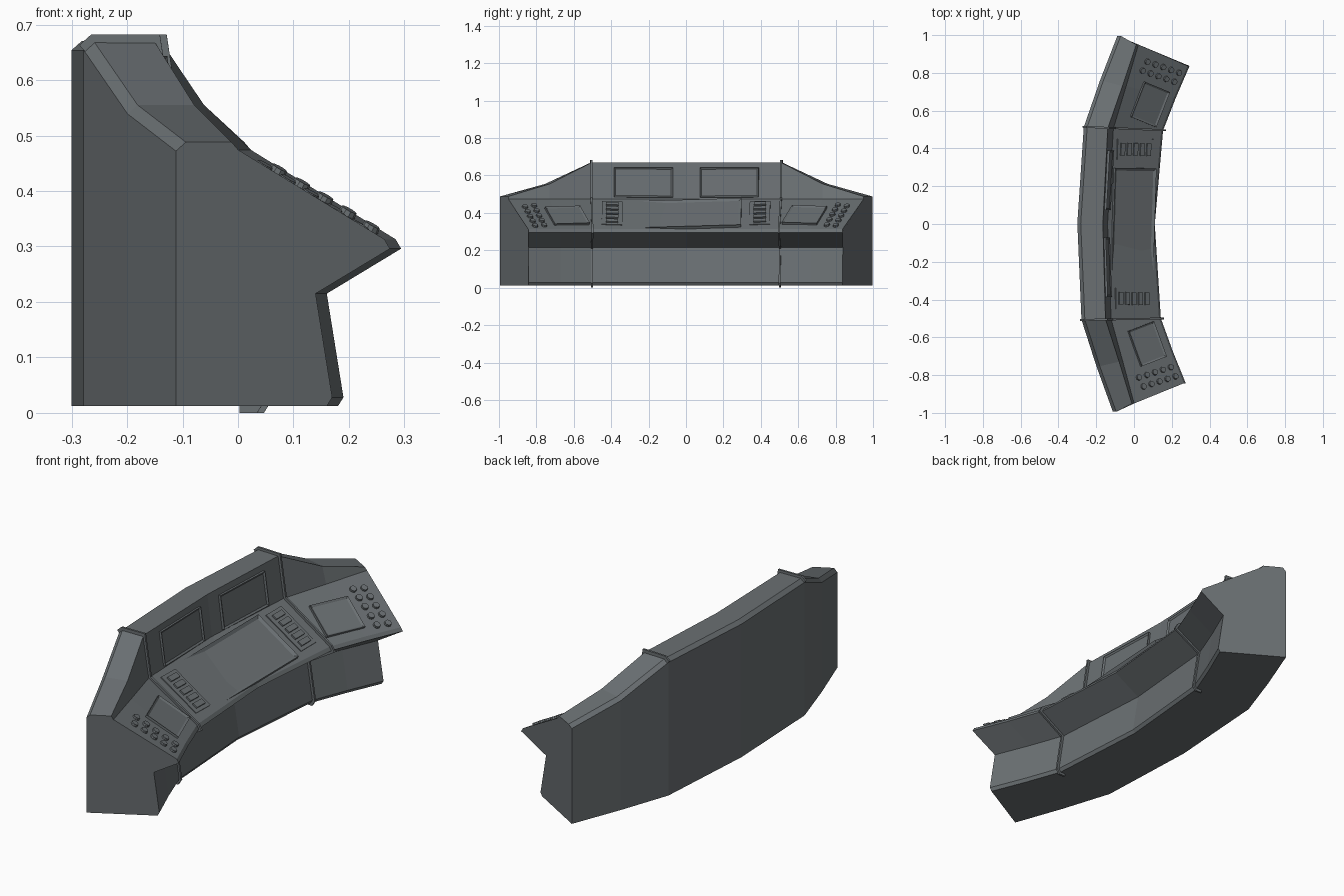
import bpy, bmesh, math
from mathutils import Vector, Matrix
from mathutils.bvhtree import BVHTree

old = bpy.data.objects.get("Cube")
if old:
    bpy.data.objects.remove(old)

# One painted metal colour for everything
metal = bpy.data.materials.new("slate_grey_metal")
metal.use_nodes = True
colour = (0.145, 0.162, 0.171, 1)
metal.diffuse_color = colour
metal.node_tree.nodes["Principled BSDF"].inputs["Base Color"].default_value = colour

# The whole desk sits turned very slightly about its centre
TURN = Matrix.Rotation(-0.012, 4, "Z")


def make_object(name, bm, matrix=Matrix()):
    bmesh.ops.recalc_face_normals(bm, faces=bm.faces)
    mesh = bpy.data.meshes.new(name)
    bm.to_mesh(mesh)
    bm.free()
    mesh.materials.append(metal)
    obj = bpy.data.objects.new(name, mesh)
    obj.matrix_world = TURN @ matrix
    bpy.context.collection.objects.link(obj)
    return obj


def section(back, top, desk, tip, height, y_back, y_mid, y_front):
    """Closed side profile of the console at one station."""
    rear = [(back, 0.012), (back, height - 0.016), (back + 0.018, height)]
    middle = [(top, height), (desk, 0.474)]
    front = [(tip - 0.01, 0.313), (tip, 0.296), (tip - 0.134, 0.215),
             (tip - 0.104, 0.028), (tip - 0.114, 0.012)]
    groups = ((rear, y_back), (middle, y_mid), (front, y_front))
    return [Vector((x, y, z)) for pts, y in groups for x, z in pts]


def flipped(points):
    return [Vector((p.x, -p.y, p.z)) for p in points]


# Stations from the centre out to the wing end
centre = section(-0.30, -0.165, -0.14, 0.11, 0.67, 0, 0, 0)
joint = section(-0.272, -0.145, -0.115, 0.148, 0.67, 0.51, 0.505, 0.497)
wing = section(-0.19, -0.07, -0.05, 0.213, 0.555, 0.755, 0.73, 0.67)
end = section(-0.10, 0.0, 0.012, 0.284, 0.488, 0.995, 0.95, 0.84)
half = [joint, wing, end]
stations = [flipped(s) for s in reversed(half)] + [centre] + half

# Console body: skin the stations and cap the ends
bm = bmesh.new()
rings = [[bm.verts.new(p) for p in s] for s in stations]
for a, b in zip(rings, rings[1:]):
    for i in range(len(a)):
        j = (i + 1) % len(a)
        bm.faces.new((a[i], a[j], b[j], b[i]))
bm.faces.new(rings[0])
bm.faces.new(rings[-1])
bmesh.ops.recalc_face_normals(bm, faces=bm.faces)
surface = BVHTree.FromBMesh(bm)
make_object("console_body", bm)


def on_surface(start, direction, along):
    """Frame on the body: local x runs along, local z points outward."""
    spot, normal, _, _ = surface.ray_cast(Vector(start), Vector(direction))
    if normal.dot(Vector(direction)) > 0:
        normal = -normal
    x = Vector(along)
    x = (x - normal * x.dot(normal)).normalized()
    y = normal.cross(x)
    frame = Matrix((x, y, normal)).transposed().to_4x4()
    return Matrix.Translation(spot) @ frame


def plate(name, frame, length, width, height, rim=0, depth=0.006):
    """Raised box, with an optional rim around a sunken screen."""
    bm = bmesh.new()
    bmesh.ops.create_cube(bm, size=1)
    sink = 0.02
    bmesh.ops.scale(bm, vec=(length, width, height + sink), verts=bm.verts)
    bmesh.ops.translate(bm, vec=(0, 0, (height - sink) / 2), verts=bm.verts)
    if rim:
        top = max(bm.faces, key=lambda f: f.calc_center_median().z)
        bmesh.ops.inset_region(bm, faces=[top], thickness=rim)
        bmesh.ops.translate(bm, vec=(0, 0, -depth), verts=top.verts)
    return make_object(name, bm, frame)


def button(name, frame):
    bm = bmesh.new()
    bmesh.ops.create_cone(bm, cap_ends=True, segments=10, radius1=0.018,
                          radius2=0.015, depth=0.02)
    return make_object(name, bm, frame)


def rib(name, side):
    """Thin band wrapping the joint over the top, front and underside."""
    path = [Vector((p.x, p.z)) for p in joint[1:]]
    path.append(path[-1] - Vector((0.025, 0)))
    outer = []
    for i, p in enumerate(path):
        before, after = path[max(i - 1, 0)], path[min(i + 1, len(path) - 1)]
        d1 = (p - before).normalized() if i else (after - p).normalized()
        d2 = (after - p).normalized() if after != p else d1
        n1, n2 = Vector((-d1.y, d1.x)), Vector((-d2.y, d2.x))
        outer.append(p + (n1 + n2) * 0.012 / (1 + n1.dot(n2)))
    inner = [p * 2 - q for p, q in zip(path, outer)]
    bm = bmesh.new()
    rows = []
    for a, b in zip(outer, inner):
        corners = ((a, -0.005), (a, 0.005), (b, 0.005), (b, -0.005))
        rows.append([bm.verts.new((q.x, side * (0.503 - 0.03 * q.x) + w, q.y))
                     for q, w in corners])
    for a, b in zip(rows, rows[1:]):
        for i in range(4):
            j = (i + 1) % 4
            bm.faces.new((a[i], a[j], b[j], b[i]))
    bm.faces.new(rows[0])
    bm.faces.new(rows[-1])
    make_object(name, bm)


DOWN, INWARD = (0, 0, -1), (-1, 0, 0)

# Wide main screen in the middle of the desk
frame = on_surface((-0.008, 0.001, 1), DOWN, (0, 1, 0))
plate("main_screen", frame, 0.59, 0.26, 0.017, 0.02, 0.009)

for side, label in ((1, "left"), (-1, "right")):
    rib(label + "_rib", side)

    # Upright monitor on the rear panel
    frame = on_surface((1, side * 0.23, 0.562), INWARD, (0, 1, 0))
    plate(label + "_monitor", frame, 0.315, 0.16, 0.012, 0.012)

    # Slider block with five keys
    frame = on_surface((0.0, side * 0.395, 1), DOWN, (0, 1, 0))
    plate(label + "_key_block", frame, 0.11, 0.225, 0.005)
    for i in range(5):
        key = frame @ Matrix.Translation((0, (i - 2) * 0.041, 0.005))
        plate(f"{label}_key_{i + 1}", key, 0.066, 0.026, 0.008)

    # Small screen on the wing
    frame = on_surface((0.075, side * 0.635, 1), DOWN, (0.08, side * 0.2, 0))
    plate(label + "_wing_screen", frame, 0.2, 0.17, 0.012, 0.014)

    # Two rows of round buttons near the wing end
    for row, (x, y) in enumerate(((0.06, 0.86), (0.035, 0.812))):
        for i in range(5):
            spot = (x + i * 0.042, side * (y - i * 0.014), 1)
            frame = on_surface(spot, DOWN, (0, 1, 0))
            button(f"{label}_button_{row + 1}_{i + 1}", frame)
